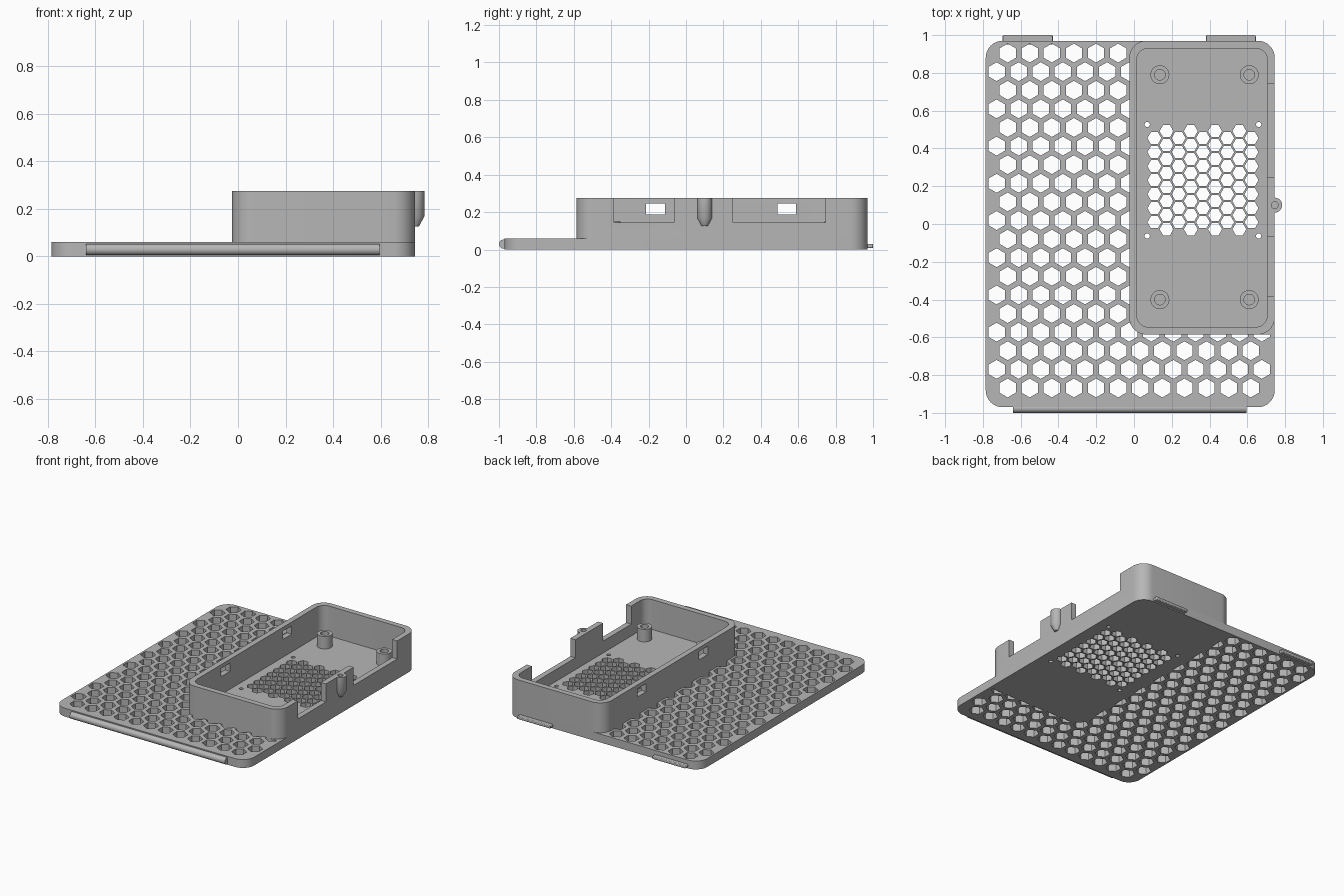
import bpy, bmesh, math
from mathutils import Matrix

cube = bpy.data.objects.get("Cube")
if cube:
    bpy.data.objects.remove(cube, do_unlink=True)

grey = bpy.data.materials.new("light grey plastic")
grey.use_nodes = True
GREY = (0.47, 0.47, 0.47, 1)
grey.diffuse_color = GREY
grey.node_tree.nodes["Principled BSDF"].inputs["Base Color"].default_value = GREY


def add_prism(bm, points, z0, z1):
    low = [bm.verts.new((x, y, z0)) for x, y in points]
    high = [bm.verts.new((x, y, z1)) for x, y in points]
    bm.faces.new(low[::-1])
    bm.faces.new(high)
    n = len(points)
    for i in range(n):
        j = (i + 1) % n
        bm.faces.new((low[i], low[j], high[j], high[i]))


def make(name, bm):
    mesh = bpy.data.meshes.new(name)
    bm.to_mesh(mesh)
    bm.free()
    obj = bpy.data.objects.new(name, mesh)
    mesh.materials.append(grey)
    bpy.context.collection.objects.link(obj)
    return obj


def prisms(name, outlines, z0, z1):
    bm = bmesh.new()
    for points in outlines:
        add_prism(bm, points, z0, z1)
    return make(name, bm)


def polygon(cx, cy, r, n=32, start=0.0):
    angles = [start + math.tau * i / n for i in range(n)]
    return [(cx + r * math.cos(a), cy + r * math.sin(a)) for a in angles]


def rectangle(x0, x1, y0, y1):
    return [(x0, y0), (x1, y0), (x1, y1), (x0, y1)]


def rounded(x0, x1, y0, y1, r, steps=10):
    corners = [(x1 - r, y1 - r), (x0 + r, y1 - r), (x0 + r, y0 + r), (x1 - r, y0 + r)]
    points = []
    for k, (cx, cy) in enumerate(corners):
        for i in range(steps + 1):
            a = math.pi / 2 * (k + i / steps)
            points.append((cx + r * math.cos(a), cy + r * math.sin(a)))
    return points


def boolean(target, other, operation="DIFFERENCE"):
    mod = target.modifiers.new("boolean", "BOOLEAN")
    mod.operation = operation
    mod.solver = "EXACT"
    mod.object = other
    bpy.context.view_layer.objects.active = target
    bpy.ops.object.modifier_apply(modifier=mod.name)
    bpy.data.objects.remove(other, do_unlink=True)


LEFT, RIGHT, FRONT, BACK = -0.785, 0.745, -0.97, 0.97
TRAY_X, TRAY_Y = -0.025, -0.585
FLOOR, RIM, WALL = 0.06, 0.275, 0.04

# Base plate, also the floor of the tray
base = prisms("base_plate", [rounded(LEFT, RIGHT, FRONT, BACK, 0.09)], 0, FLOOR)

# Honeycomb vents, clipped where the tray stands
PITCH = 0.117
cells = []
for row in range(19):
    y = 0.905 - row * 0.0985
    odd = row % 2
    for col in range(12 + odd):
        x = -0.669 + col * PITCH - odd * PITCH / 2
        if x < TRAY_X + 0.05 or y < TRAY_Y + 0.06:
            cells.append(polygon(x, y, 0.05, 6, math.pi / 6))
vents = prisms("vent_cutter", cells, -0.1, 0.2)
boolean(vents, prisms("tray_footprint", [rounded(TRAY_X, 1, TRAY_Y, 1.2, 0.09)], -0.2, 0.3))
boolean(base, vents)

# Fan grille and its four screw holes
FAN_X, FAN_Y, STEP = 0.365, 0.232, 0.0742
holes = []
for col in range(-4, 5):
    rows = 8 if col % 2 else 7
    for row in range(rows):
        y = FAN_Y + (row - (rows - 1) / 2) * STEP
        holes.append(polygon(FAN_X + col * STEP * 0.866, y, 0.0368, 6))
for sx in (-1, 1):
    for sy in (-1, 1):
        holes.append(polygon(FAN_X + sx * 0.295, FAN_Y + sy * 0.295, 0.014, 16))
boolean(base, prisms("grille_cutter", holes, -0.1, 0.2))

# Tray walls
walls = prisms("tray_walls", [rounded(TRAY_X, RIGHT, TRAY_Y, BACK, 0.09)], FLOOR, RIM)
inner = rounded(TRAY_X + WALL, RIGHT - WALL, TRAY_Y + WALL, BACK - WALL, 0.06)
boolean(walls, prisms("cavity_cutter", [inner], 0, 0.4))

# Port notches on one side, latch windows on the other
notches = [rectangle(0.69, 0.8, -0.385, -0.065), rectangle(0.69, 0.8, 0.25, 0.745)]
boolean(walls, prisms("notch_cutter", notches, 0.145, 0.4))
windows = [rectangle(-0.1, 0.05, y, y + 0.1) for y in (-0.213, 0.488)]
boolean(walls, prisms("window_cutter", windows, 0.188, 0.247))

# Tapered screw boss on the side wall
BOSS_Y = 0.1
bm = bmesh.new()
sections = [(0.016, 0.125), (0.0395, 0.168), (0.0395, RIM)]
rings = [[bm.verts.new((x, y, z)) for x, y in polygon(RIGHT, BOSS_Y, r)] for r, z in sections]
bm.faces.new(rings[0][::-1])
bm.faces.new(rings[-1])
for a, b in zip(rings, rings[1:]):
    for i in range(len(a)):
        j = (i + 1) % len(a)
        bm.faces.new((a[i], a[j], b[j], b[i]))
boolean(walls, make("boss", bm), "UNION")
boolean(walls, prisms("boss_hole", [polygon(RIGHT, BOSS_Y, 0.018)], 0.18, 0.4))

# Board standoffs
posts = [(x, y) for x in (0.137, 0.61) for y in (-0.4, 0.79)]
standoffs = prisms("standoffs", [polygon(x, y, 0.05) for x, y in posts], FLOOR, 0.15)
boolean(standoffs, prisms("standoff_holes", [polygon(x, y, 0.028) for x, y in posts], 0.07, 0.3))

# Hinge bar along the front edge
bm = bmesh.new()
bmesh.ops.create_cone(bm, cap_ends=True, segments=32, radius1=0.024, radius2=0.024, depth=1.235)
turn = Matrix.Translation((-0.022, -0.976, 0.029)) @ Matrix.Rotation(math.pi / 2, 4, "Y")
bmesh.ops.transform(bm, matrix=turn, verts=bm.verts)
bar = make("front_bar", bm)

# Catch tabs on the back edge
tabs = prisms("back_tabs", [rectangle(x, x + 0.265, 0.95, 1) for x in (-0.695, 0.38)], 0.008, 0.03)
bevel = tabs.modifiers.new("soft edges", "BEVEL")
bevel.width = 0.005
bevel.segments = 2

for obj in (base, walls, standoffs, bar, tabs):
    bpy.ops.object.select_all(action="DESELECT")
    obj.select_set(True)
    bpy.context.view_layer.objects.active = obj
    bpy.ops.object.shade_smooth_by_angle(angle=math.radians(30))
